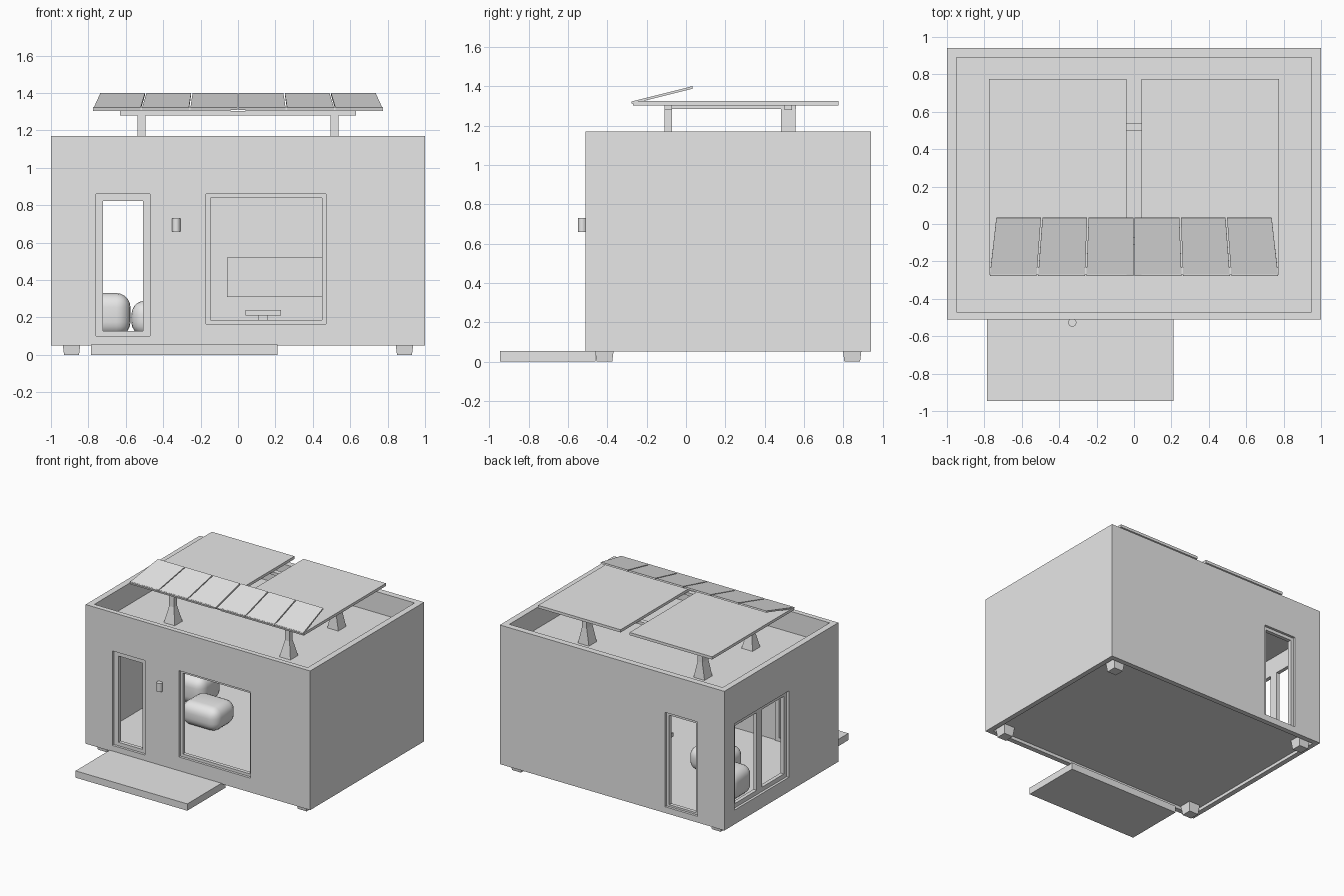
import bpy, bmesh

if "Cube" in bpy.data.objects:
    bpy.data.objects.remove(bpy.data.objects["Cube"])

grey = bpy.data.materials.new("plain grey")
grey.use_nodes = True
grey.diffuse_color = (0.8, 0.8, 0.8, 1)
grey.node_tree.nodes["Principled BSDF"].inputs["Base Color"].default_value = (0.8, 0.8, 0.8, 1)


def finish(name, bm):
    bmesh.ops.recalc_face_normals(bm, faces=bm.faces)
    mesh = bpy.data.meshes.new(name)
    bm.to_mesh(mesh)
    bm.free()
    mesh.materials.append(grey)
    ob = bpy.data.objects.new(name, mesh)
    bpy.context.collection.objects.link(ob)
    return ob


def loft(name, ring_a, ring_b):
    """Closed solid between two rings of four points."""
    bm = bmesh.new()
    a = [bm.verts.new(p) for p in ring_a]
    b = [bm.verts.new(p) for p in ring_b]
    bm.faces.new(a)
    bm.faces.new(b)
    for i in range(len(a)):
        j = (i + 1) % len(a)
        bm.faces.new((a[i], a[j], b[j], b[i]))
    return finish(name, bm)


def rect(x, y, z):
    return [(x[0], y[0], z), (x[1], y[0], z), (x[1], y[1], z), (x[0], y[1], z)]


def box(name, x, y, z):
    return loft(name, rect(x, y, z[0]), rect(x, y, z[1]))


def around(c, r):
    return (c - r, c + r)


def cut(ob, x, y, z):
    """Carve a box-shaped space out of an object."""
    cutter = box("cutter", x, y, z)
    cutter.hide_render = True
    mod = ob.modifiers.new("cut", "BOOLEAN")
    mod.operation = "DIFFERENCE"
    mod.solver = "EXACT"
    mod.object = cutter
    bpy.context.view_layer.objects.active = ob
    bpy.ops.object.modifier_apply(modifier=mod.name)
    bpy.data.objects.remove(cutter)


def frame(name, u, z, depth, w, along_y=False):
    """Four bars lining an opening; u runs along x, or along y for side walls."""
    bars = {
        "left": ((u[0], u[0] + w), z),
        "right": ((u[1] - w, u[1]), z),
        "bottom": ((u[0] + w, u[1] - w), (z[0], z[0] + w)),
        "top": ((u[0] + w, u[1] - w), (z[1] - w, z[1])),
    }
    for side, (span, height) in bars.items():
        x, y = (depth, span) if along_y else (span, depth)
        box(f"{name}_{side}", x, y, height)


# House shell: roof well, room, underside recess
house = box("house_shell", (-1, 1), (-0.51, 0.94), (0.05, 1.17))
cut(house, (-0.95, 0.95), (-0.47, 0.89), (1.0, 1.3))
cut(house, (-0.95, 0.95), (-0.47, 0.89), (0.1, 0.97))
cut(house, (-0.96, 0.96), (-0.47, 0.9), (0, 0.075))

# Door and window openings
door_x, door_z = (-0.76, -0.47), (0.09, 0.86)
window_x, window_z = (-0.17, 0.47), (0.165, 0.86)
side_y = (0.12, 0.81)
cut(house, door_x, (-0.6, -0.4), (0.1, 0.86))
cut(house, window_x, (-0.6, -0.4), window_z)
cut(house, door_x, (0.8, 1), (0.1, 0.86))
cut(house, (-1.1, -0.9), side_y, window_z)

# Frames
frame("front_door_frame", door_x, door_z, (-0.49, -0.46), 0.038)
frame("front_window_frame", window_x, window_z, (-0.49, -0.46), 0.022)
frame("back_door_frame", door_x, door_z, (0.89, 0.92), 0.025)
middle = sum(side_y) / 2
frame("side_window_rear", (middle, side_y[1]), window_z, (-0.98, -0.95), 0.035, True)
frame("side_window_front", (side_y[0], middle), window_z, (-0.98, -0.95), 0.035, True)

# Front step
box("front_step", (-0.785, 0.21), (-0.945, -0.46), (0, 0.055))

# Tapered feet
for sx in (-1, 1):
    for y, label in ((-0.415, "front"), (0.845, "rear")):
        side = "left" if sx > 0 else "right"
        x = sx * 0.89
        loft(f"{label}_{side}_foot",
             rect(around(x, 0.04), around(y, 0.04), 0),
             rect(around(x, 0.05), around(y, 0.05), 0.08))

# Wall lamp
bm = bmesh.new()
bmesh.ops.create_cone(bm, cap_ends=True, segments=20, radius1=0.022,
                      radius2=0.022, depth=0.07)
lamp = finish("wall_lamp", bm)
lamp.location = (-0.33, -0.527, 0.695)

# Roof posts with flared bases, and rails
for sx in (-1, 1):
    side = "left" if sx > 0 else "right"
    x = sx * 0.515
    for y, ry, label in ((-0.09, 0.02, "front"), (0.52, 0.038, "rear")):
        name = f"{label}_{side}_post"
        loft(name + "_base", rect(around(x, 0.05), around(y, 0.05), 0.995),
             rect(around(x, 0.021), around(y, ry), 1.13))
        box(name, around(x, 0.021), around(y, ry), (1.13, 1.285))
    box(f"{side}_cross_rail", around(x, 0.02), (-0.11, 0.56), (1.285, 1.306))
for y, label in ((-0.09, "front"), (0.52, "rear")):
    box(f"{label}_roof_rail", (-0.63, 0.63), around(y, 0.02), (1.28, 1.303))

# Flat roof panels
for sx, side in ((-1, "right"), (1, "left")):
    box(f"{side}_roof_panel", sorted((sx * 0.04, sx * 0.775)), (-0.27, 0.775), (1.303, 1.325))

# Tilted panel row, tapering to the top
count, gap = 6, 0.004
for i in range(count):
    t0, t1 = 2 * i / count - 1, 2 * (i + 1) / count - 1
    low = (t0 * 0.775 + gap, t1 * 0.775 - gap)
    high = (t0 * 0.74 + gap, t1 * 0.74 - gap)
    ring = [(low[0], -0.275, 1.31), (low[1], -0.275, 1.31),
            (high[1], 0.035, 1.388), (high[0], 0.035, 1.388)]
    loft(f"tilted_panel_{i + 1}", ring, [(x, y - 0.003, z + 0.012) for x, y, z in ring])

# Soft seats
for name, x, y, z in (("rear_pouf", (-0.86, -0.575), (0.36, 0.64), (0.1, 0.33)),
                      ("front_pouf", (-0.57, -0.24), (0.06, 0.34), (0.1, 0.29))):
    pouf = box(name, x, y, z)
    bevel = pouf.modifiers.new("round", "BEVEL")
    bevel.width = 0.075
    bevel.segments = 5
    for poly in pouf.data.polygons:
        poly.use_smooth = True

# Counter and low table
box("wall_counter", (-0.06, 0.93), (0.6, 0.888), (0.31, 0.52))
box("low_table_top", (0.04, 0.23), (0.1, 0.3), (0.21, 0.24))
box("low_table_leg", (0.11, 0.16), (0.17, 0.23), (0.1, 0.21))
